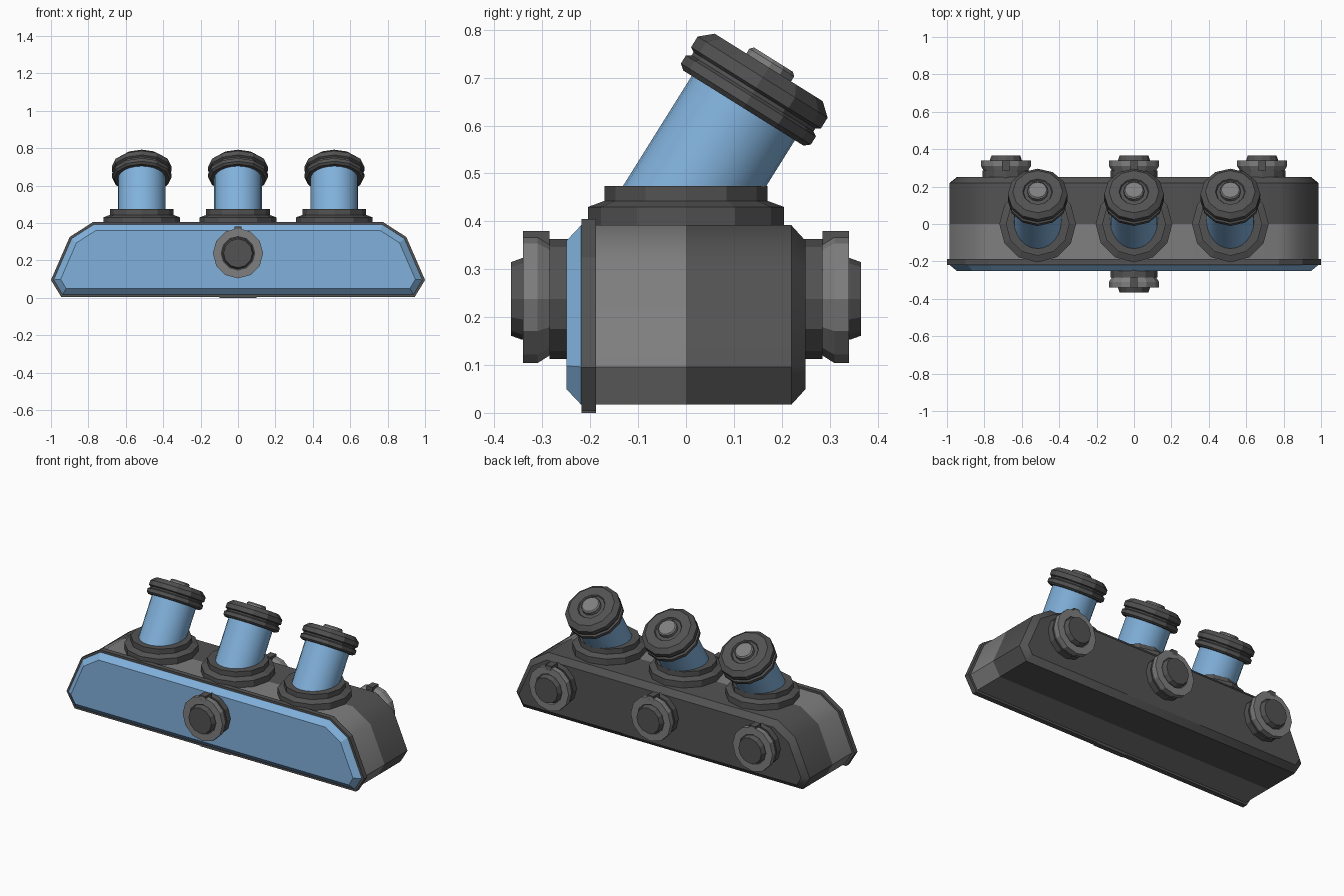
import bpy, bmesh, math
from mathutils import Matrix, Vector

if "Cube" in bpy.data.objects:
    bpy.data.objects.remove(bpy.data.objects["Cube"])


def material(name, rgb):
    m = bpy.data.materials.new(name)
    m.diffuse_color = (*rgb, 1)
    m.use_nodes = True
    m.node_tree.nodes["Principled BSDF"].inputs["Base Color"].default_value = m.diffuse_color
    return m


BLUE = material("sky_blue", (0.22, 0.44, 0.71))
DARK = material("dark_grey", (0.085, 0.085, 0.085))
LIGHT = material("mid_grey", (0.21, 0.21, 0.21))


def loft(name, rings, mats, matrix=Matrix(), rule=None, smooth=None):
    """Skin a list of equal-length point rings and cap both ends."""
    bm = bmesh.new()
    loops = [[bm.verts.new(matrix @ Vector(p)) for p in r] for r in rings]
    n = len(loops[0])
    for a, b in zip(loops, loops[1:]):
        for i in range(n):
            j = (i + 1) % n
            bm.faces.new((a[i], a[j], b[j], b[i]))
    bm.faces.new(loops[0])
    bm.faces.new(loops[-1])
    bmesh.ops.recalc_face_normals(bm, faces=bm.faces[:])
    if rule:
        for f in bm.faces:
            f.material_index = rule(f.calc_center_median())
    me = bpy.data.meshes.new(name)
    bm.to_mesh(me)
    bm.free()
    for m in mats:
        me.materials.append(m)
    ob = bpy.data.objects.new(name, me)
    bpy.context.collection.objects.link(ob)
    if smooth:
        bpy.ops.object.select_all(action='DESELECT')
        ob.select_set(True)
        bpy.context.view_layer.objects.active = ob
        bpy.ops.object.shade_smooth_by_angle(angle=math.radians(smooth))
    return ob


def lathe(name, profile, mat, matrix, sides=12, smooth=None):
    """Turn (radius, height) points around local z."""
    angles = [2 * math.pi * i / sides for i in range(sides)]
    rings = [[(r * math.cos(a), r * math.sin(a), h) for a in angles] for r, h in profile]
    return loft(name, rings, [mat], matrix, smooth=smooth)


def box(name, lo, hi, mat):
    (x0, y0, z0), (x1, y1, z1) = lo, hi
    rings = [[(x0, y0, z), (x1, y0, z), (x1, y1, z), (x0, y1, z)] for z in (z0, z1)]
    return loft(name, rings, [mat])


def inset(poly, d):
    """Offset a counter-clockwise outline inwards by d."""
    out = []
    for i, p in enumerate(poly):
        e1 = (p - poly[i - 1]).normalized()
        e2 = (poly[(i + 1) % len(poly)] - p).normalized()
        n1, n2 = Vector((-e1.y, e1.x)), Vector((-e2.y, e2.x))
        out.append(p + (n1 + n2) * d / (1 + n1.dot(n2)))
    return out


def at_y(poly, y):
    return [(p.x, y, p.y) for p in poly]


# Housing outline, seen from the front
half = [(0.945, 0.004), (1.0, 0.095), (0.90, 0.325), (0.775, 0.405)]
rim = [Vector(p) for p in half] + [Vector((-x, z)) for x, z in reversed(half)]
body = inset(rim, 0.013)
face = inset(body, 0.033)

# Housing, rim and front plate
loft("housing", [at_y(body, -0.215), at_y(body, 0), at_y(body, 0.22), at_y(face, 0.25)],
     [LIGHT, DARK], rule=lambda c: 0 if c.y < 0 else 1, smooth=40)
loft("front_rim", [at_y(rim, -0.218), at_y(rim, -0.188)], [DARK])
loft("front_plate", [at_y(body, -0.215), at_y(body, -0.219), at_y(face, -0.25)], [BLUE])
box("rim_foot", (-0.1, -0.218, 0), (0.1, -0.188, 0.01), DARK)

# Round ports: one in front, three at the back
for i, (x, s) in enumerate([(0, -1), (-0.685, 1), (0, 1), (0.685, 1)]):
    m = Matrix.Translation((x, s * 0.25, 0.238)) @ Matrix.Rotation(-s * math.pi / 2, 4, 'X')
    lathe(f"port_neck_{i}", [(0.125, -0.02), (0.125, 0.035)], DARK, m)
    lathe(f"port_ring_{i}", [(0.115, 0.03), (0.134, 0.06), (0.134, 0.09),
                             (0.09, 0.09), (0.088, 0.083)], LIGHT, m)
    lathe(f"port_plug_{i}", [(0.085, 0.08), (0.085, 0.093), (0.077, 0.115)], DARK, m)
    y0, y1 = sorted((s * 0.285, s * 0.34))
    box(f"port_key_{i}", (x - 0.02, y0, 0.35), (x + 0.02, y1, 0.38), DARK)

# Tilted tubes with stepped base and grooved cap
for i, x in enumerate((-0.515, 0, 0.515)):
    base = Matrix.Translation((x, 0, 0))
    lathe(f"tube_base_{i}", [(0.205, 0.37), (0.205, 0.43), (0.17, 0.443), (0.17, 0.474)],
          DARK, base)
    m = Matrix.Translation((x, 0, 0.445)) @ Matrix.Rotation(math.radians(-32), 4, 'X')
    lathe(f"tube_{i}", [(0.127, -0.06), (0.127, 0.24)], BLUE, m, sides=24, smooth=40)
    lathe(f"tube_cap_{i}", [(0.148, 0.226), (0.16, 0.236), (0.16, 0.256), (0.15, 0.262),
                            (0.15, 0.27), (0.16, 0.276), (0.16, 0.302), (0.133, 0.326),
                            (0.08, 0.326), (0.075, 0.318)], DARK, m)
    lathe(f"cap_button_{i}", [(0.055, 0.31), (0.055, 0.338), (0.048, 0.345)], LIGHT, m)
